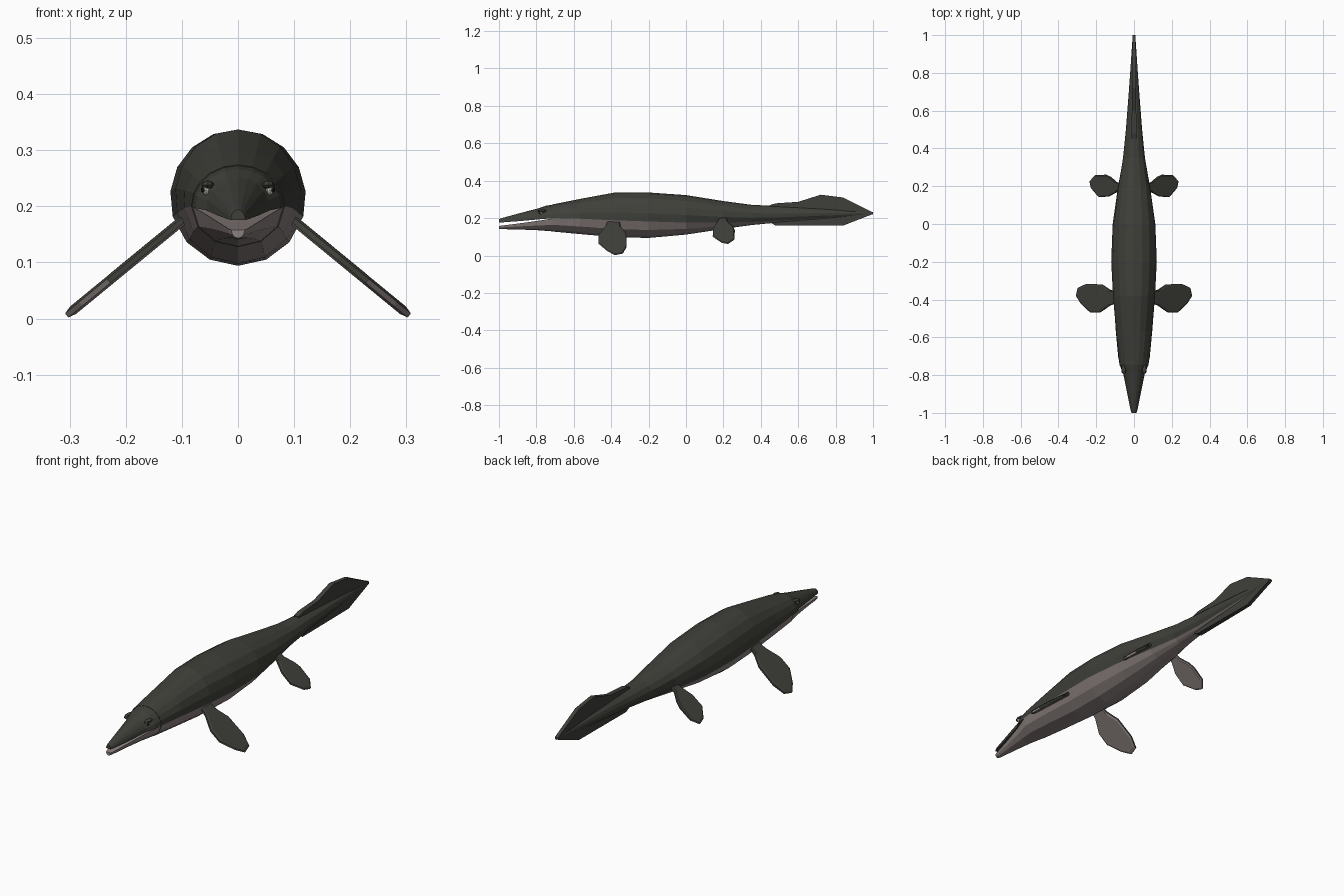
import bpy, bmesh, math
from mathutils import Vector

cube = bpy.data.objects.get("Cube")
if cube:
    bpy.data.objects.remove(cube)


def material(name, rgb):
    m = bpy.data.materials.new(name)
    m.use_nodes = True
    m.diffuse_color = (*rgb, 1)
    m.node_tree.nodes["Principled BSDF"].inputs["Base Color"].default_value = (*rgb, 1)
    return m


DARK = material("dark olive back", (0.05, 0.051, 0.042))
PALE = material("pale belly", (0.26, 0.22, 0.213))
EYE = material("eye white", (0.5, 0.48, 0.42))
PUPIL = material("pupil black", (0.01, 0.01, 0.01))


def finish(bm, name, mats):
    bmesh.ops.recalc_face_normals(bm, faces=bm.faces)
    me = bpy.data.meshes.new(name)
    bm.to_mesh(me)
    bm.free()
    for m in mats:
        me.materials.append(m)
    ob = bpy.data.objects.new(name, me)
    bpy.context.collection.objects.link(ob)
    return ob


def loft(name, rings, mats, pale_from=99):
    """Skin closed rings; side strips from index pale_from on use the second material."""
    bm = bmesh.new()
    loops = [[bm.verts.new(p) for p in r] for r in rings]
    n = len(rings[0])
    for a, b in zip(loops, loops[1:]):
        for i in range(n):
            j = (i + 1) % n
            f = bm.faces.new((a[i], a[j], b[j], b[i]))
            f.material_index = int(i >= pale_from)
    bm.faces.new(loops[0])
    bm.faces.new(loops[-1])
    return finish(bm, name, mats)


def arc(y, w, cz, h, start, end, steps):
    ts = [start + (end - start) * i / steps for i in range(steps + 1)]
    return [Vector((w * math.cos(t), y, cz + h * math.sin(t))) for t in ts]


def body_ring(y, w, top, bottom, edge):
    """Ellipse with two vertices placed on the colour boundary height."""
    cz, h = (top + bottom) / 2, (top - bottom) / 2
    a = math.asin(max(-0.9, min(0.9, (edge - cz) / h)))
    back = arc(y, w, cz, h, a, math.pi - a, 10)
    belly = arc(y, w, cz, h, math.pi - a, 2 * math.pi + a, 6)
    return back + belly[1:-1]


# Body and tail: y, half width, top, bottom, colour boundary
stations = [
    (-0.71, 0.083, 0.274, 0.128, 0.200),
    (-0.57, 0.097, 0.302, 0.115, 0.197),
    (-0.38, 0.112, 0.337, 0.098, 0.188),
    (-0.20, 0.121, 0.337, 0.094, 0.182),
    (0.00, 0.113, 0.323, 0.112, 0.176),
    (0.20, 0.085, 0.291, 0.142, 0.176),
    (0.35, 0.059, 0.271, 0.163, 0.180),
    (0.50, 0.043, 0.264, 0.177, 0.187),
    (0.75, 0.024, 0.250, 0.196, 0.203),
    (1.00, 0.007, 0.232, 0.220, 0.222),
]
loft("body", [body_ring(*s) for s in stations], [DARK, PALE], 10)

# Upper jaw and head: y, half width, mouth height, top
upper = [
    (-1.00, 0.013, 0.176, 0.194),
    (-0.985, 0.018, 0.177, 0.200),
    (-0.89, 0.037, 0.184, 0.226),
    (-0.79, 0.057, 0.193, 0.252),
    (-0.745, 0.077, 0.197, 0.267),
    (-0.70, 0.083, 0.200, 0.274),
]
loft("upper_jaw", [arc(y, w, m, t - m, 0, math.pi, 10) for y, w, m, t in upper], [DARK])

# Lower jaw: y, half width, mouth height, bottom
lower = [
    (-1.00, 0.012, 0.158, 0.143),
    (-0.985, 0.017, 0.160, 0.141),
    (-0.89, 0.036, 0.172, 0.139),
    (-0.79, 0.058, 0.186, 0.135),
    (-0.70, 0.083, 0.200, 0.128),
]
loft("lower_jaw", [arc(y, w, m, m - b, math.pi, 2 * math.pi, 6) for y, w, m, b in lower], [PALE])

# Tail fin blade, tapering in thickness to the rear
fin = [(0.45, 0.270), (0.48, 0.279), (0.60, 0.287), (0.72, 0.325), (0.84, 0.310),
       (1.00, 0.230), (1.00, 0.222), (0.84, 0.160), (0.48, 0.160), (0.45, 0.176)]
sides = [[Vector((s * (0.013 - 0.008 * (y - 0.45)), y, z)) for y, z in fin] for s in (-1, 1)]
loft("tail_fin", sides, [DARK])


# Flippers: sloping paddles with a bevelled rim, dark above and pale below
def flipper(name, outline, root_x, root_z, side):
    slope = 0.82
    normal = Vector((slope, 0, 1)).normalized()
    rim = [Vector((x, y, root_z - slope * (x - root_x))) for x, y in outline]
    mid = sum(rim, Vector()) / len(rim)
    rings = []
    for scale, lift in ((0.9, 0.009), (1, 0.005), (1, -0.004), (0.9, -0.008)):
        ring = [mid + (p - mid) * scale + normal * lift for p in rim]
        rings.append([Vector((side * p.x, p.y, p.z)) for p in ring])
    ob = loft(name, rings, [DARK, PALE])
    for f in ob.data.polygons:
        f.material_index = int(f.normal.z < -0.3)


front_outline = [(0.09, -0.355), (0.125, -0.35), (0.17, -0.32), (0.25, -0.317), (0.295, -0.338),
                 (0.305, -0.38), (0.28, -0.42), (0.23, -0.468), (0.18, -0.468), (0.125, -0.43),
                 (0.09, -0.42)]
rear_outline = [(0.06, 0.215), (0.09, 0.22), (0.125, 0.25), (0.15, 0.261), (0.205, 0.258),
                (0.233, 0.225), (0.225, 0.19), (0.185, 0.143), (0.135, 0.145), (0.09, 0.17),
                (0.06, 0.175)]


def ball(name, loc, scale, mat):
    bpy.ops.mesh.primitive_uv_sphere_add(segments=10, ring_count=6, radius=1, location=loc)
    ob = bpy.context.object
    ob.name = name
    ob.scale = scale
    ob.data.materials.append(mat)


for label, s in (("left", 1), ("right", -1)):
    flipper("front_flipper_" + label, front_outline, 0.11, 0.165, s)
    flipper("rear_flipper_" + label, rear_outline, 0.08, 0.19, s)
    # Eye, pupil and brow ridge
    ball("eye_" + label, (s * 0.057, -0.778, 0.229), (0.008, 0.010, 0.009), EYE)
    ball("pupil_" + label, (s * 0.062, -0.782, 0.229), (0.0045, 0.006, 0.005), PUPIL)
    ball("brow_" + label, (s * 0.054, -0.768, 0.238), (0.012, 0.028, 0.008), DARK)
